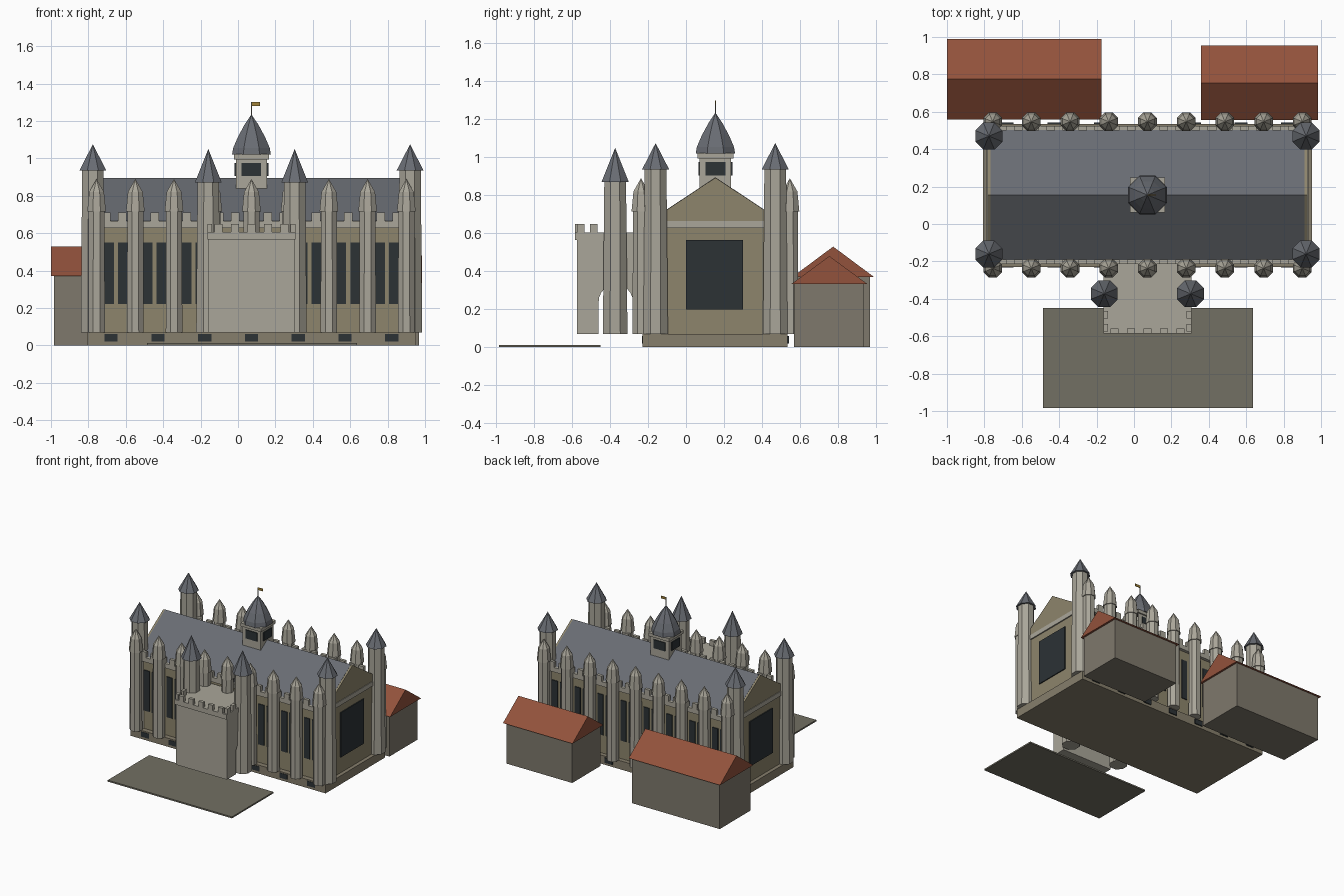
import bpy, bmesh, math

if "Cube" in bpy.data.objects:
    bpy.data.objects.remove(bpy.data.objects["Cube"])

CX, CY = 0.072, 0.155          # centre of the main hall


def mat(name, r, g, b):
    m = bpy.data.materials.new(name)
    m.diffuse_color = (r, g, b, 1)
    m.use_nodes = True
    m.node_tree.nodes["Principled BSDF"].inputs["Base Color"].default_value = m.diffuse_color
    return m


STONE = mat("pale_stone", 0.40, 0.38, 0.32)
WALL = mat("tan_stone", 0.27, 0.235, 0.15)
BASE = mat("plinth_stone", 0.24, 0.21, 0.15)
SLATE = mat("slate", 0.14, 0.15, 0.17)
GLASS = mat("dark_glass", 0.025, 0.032, 0.036)
RED = mat("red_tile", 0.29, 0.085, 0.045)
SHED = mat("shed_wall", 0.21, 0.19, 0.15)
PAVE = mat("paving", 0.17, 0.16, 0.125)
GOLD = mat("gold", 0.35, 0.22, 0.04)


def finish(name, bm, material):
    bmesh.ops.recalc_face_normals(bm, faces=bm.faces)
    me = bpy.data.meshes.new(name)
    bm.to_mesh(me)
    bm.free()
    me.materials.append(material)
    ob = bpy.data.objects.new(name, me)
    bpy.context.collection.objects.link(ob)
    return ob


def boxes(name, material, *spans):
    """Each span is (x0, x1, y0, y1, z0, z1)."""
    bm = bmesh.new()
    for x0, x1, y0, y1, z0, z1 in spans:
        vs = bmesh.ops.create_cube(bm, size=1)["verts"]
        for v in vs:
            v.co.x = x1 if v.co.x > 0 else x0
            v.co.y = y1 if v.co.y > 0 else y0
            v.co.z = z1 if v.co.z > 0 else z0
    return finish(name, bm, material)


def prism_x(name, material, profile, x0, x1):
    """Extrude a (y, z) outline along x."""
    bm = bmesh.new()
    f = bm.faces.new([bm.verts.new((x0, y, z)) for y, z in profile])
    g = bmesh.ops.extrude_face_region(bm, geom=[f])["geom"]
    for v in g:
        if isinstance(v, bmesh.types.BMVert):
            v.co.x = x1
    return finish(name, bm, material)


def turned(name, material, x, y, profile, sides=8):
    """Flat-sided lathe from (radius, z) points, flat face to the front."""
    bm = bmesh.new()
    rings = []
    for r, z in profile:
        if r == 0:
            rings.append([bm.verts.new((x, y, z))])
        else:
            rings.append([bm.verts.new((x + r * math.cos((i + .5) * math.tau / sides),
                                        y + r * math.sin((i + .5) * math.tau / sides), z))
                          for i in range(sides)])
    for a, b in zip(rings, rings[1:]):
        for i in range(sides):
            j = (i + 1) % sides
            if len(b) == 1:
                bm.faces.new((a[i], a[j], b[0]))
            else:
                bm.faces.new((a[i], a[j], b[j], b[i]))
    bm.faces.new(rings[0])
    if len(rings[-1]) > 1:
        bm.faces.new(rings[-1])
    return finish(name, bm, material)


def tower(name, x, y, eave, tip):
    turned(name + "_shaft", STONE, x, y, [(.07, .07), (.062, eave)])
    turned(name + "_roof", SLATE, x, y, [(.078, eave), (0, tip)])


# Plinth, hall walls and cornice
boxes("plinth", BASE, (CX - .88, CX + .88, -.23, .535, 0, .07))
boxes("hall_walls", WALL, (CX - .85, CX + .85, -.19, .50, .07, .63))
boxes("cornice", STONE, (CX - .86, CX + .86, -.215, .525, .628, .665))

# Pitched roof between the two gables
prism_x("main_roof", SLATE, [(-.2, .66), (.51, .66), (CY, .895)], CX - .84, CX + .84)
for s in (-1, 1):
    prism_x("gable", WALL, [(-.19, .665), (.50, .665), (CY, .893)],
            CX + s * .835, CX + s * .855)
    a, b = sorted((CX + s * .84, CX + s * .858))
    boxes("end_window", GLASS, (a, b, .0, .30, .2, .565))

# Long sides: battlements, windows, vents and pinnacled buttresses
PITCH = .207
for side, s in (("front", -1), ("back", 1)):
    def yr(d0, d1):
        return tuple(sorted((CY + s * d0, CY + s * d1)))
    boxes(side + "_battlements", STONE,
          *[(CX + i * .0863 - .023, CX + i * .0863 + .023, *yr(.345, .37), .66, .71)
            for i in range(-9, 10)])
    bays = [CX + (i - 3.5) * PITCH for i in range(8)]
    boxes(side + "_windows", GLASS,
          *[(x + a, x + b, *yr(.33, .352), .22, .55)
            for x in bays for a, b in ((-.062, -.011), (.011, .062))])
    boxes(side + "_vents", GLASS,
          *[(CX + i * .25 - .035, CX + i * .25 + .035, *yr(.37, .388), .02, .06)
            for i in range(-3, 4)])
    for i in range(-4, 5):
        x, y = CX + i * PITCH, CY + s * .392
        turned(side + "_buttress", STONE, x, y, [(.048, .07), (.046, .72)])
        turned(side + "_pinnacle", STONE, x, y, [(.054, .715), (.043, .82), (0, .89)])

# Corner towers and porch towers
for s in (-1, 1):
    for t in (-1, 1):
        tower("corner_tower", CX + s * .848, CY + t * .315, .935, 1.075)
    tower("porch_tower", CX + s * .231, -.373, .87, 1.05)

# Porch with an arched passage running across it
arch = [(-.37 + .09 * math.cos(a), .24 + .09 * math.sin(a))
        for a in [math.pi * (1 - i / 12) for i in range(13)]]
prism_x("porch", STONE,
        [(-.575, .07), (-.46, .07)] + arch + [(-.28, .07), (-.19, .07), (-.19, .57), (-.575, .57)],
        CX - .23, CX + .23)
boxes("porch_cornice", STONE, (CX - .235, CX + .235, -.585, -.2, .565, .605))
boxes("porch_battlements", STONE,
      *[(CX + i * .088 - .021, CX + i * .088 + .021, -.585, -.56, .6, .648) for i in range(-2, 3)],
      *[(*sorted((CX + s * .235, CX + s * .21)), y - .02, y + .02, .6, .648)
        for s in (-1, 1) for y in (-.555, -.485)])

# Lantern on the ridge
boxes("lantern_body", STONE, (CX - .083, CX + .083, CY - .083, CY + .083, .80, 1.0))
boxes("lantern_windows", GLASS,
      (CX - .052, CX + .052, CY - .09, CY + .09, .905, .975),
      (CX - .09, CX + .09, CY - .052, CY + .052, .905, .975))
boxes("lantern_cornice", STONE, (CX - .094, CX + .094, CY - .094, CY + .094, .995, 1.022))
turned("lantern_roof", SLATE, CX, CY,
       [(.112, 1.02), (.106, 1.055), (.078, 1.115), (.04, 1.18), (0, 1.235)])
turned("flag_pole", STONE, CX, CY, [(.003, 1.2), (.003, 1.3)], 6)
boxes("flag", GOLD, (CX, CX + .045, CY - .002, CY + .002, 1.28, 1.3))

# Two outbuildings behind: (x0, x1, y0, y1, eave, ridge) of each roof
for x0, x1, y0, y1, eave, ridge in ((-1, -.175, .56, .99, .37, .53),
                                    (.357, .985, .555, .955, .333, .48)):
    boxes("outbuilding_walls", SHED, (x0 + .016, x1 - .016, y0 + .015, y1 - .02, 0, eave))
    prism_x("outbuilding_roof", RED,
            [(y0, eave), (y1, eave), ((y0 + y1) / 2, ridge)], x0, x1)

# Forecourt paving
boxes("forecourt", PAVE, (-.487, .635, -.985, -.45, 0, .012))
